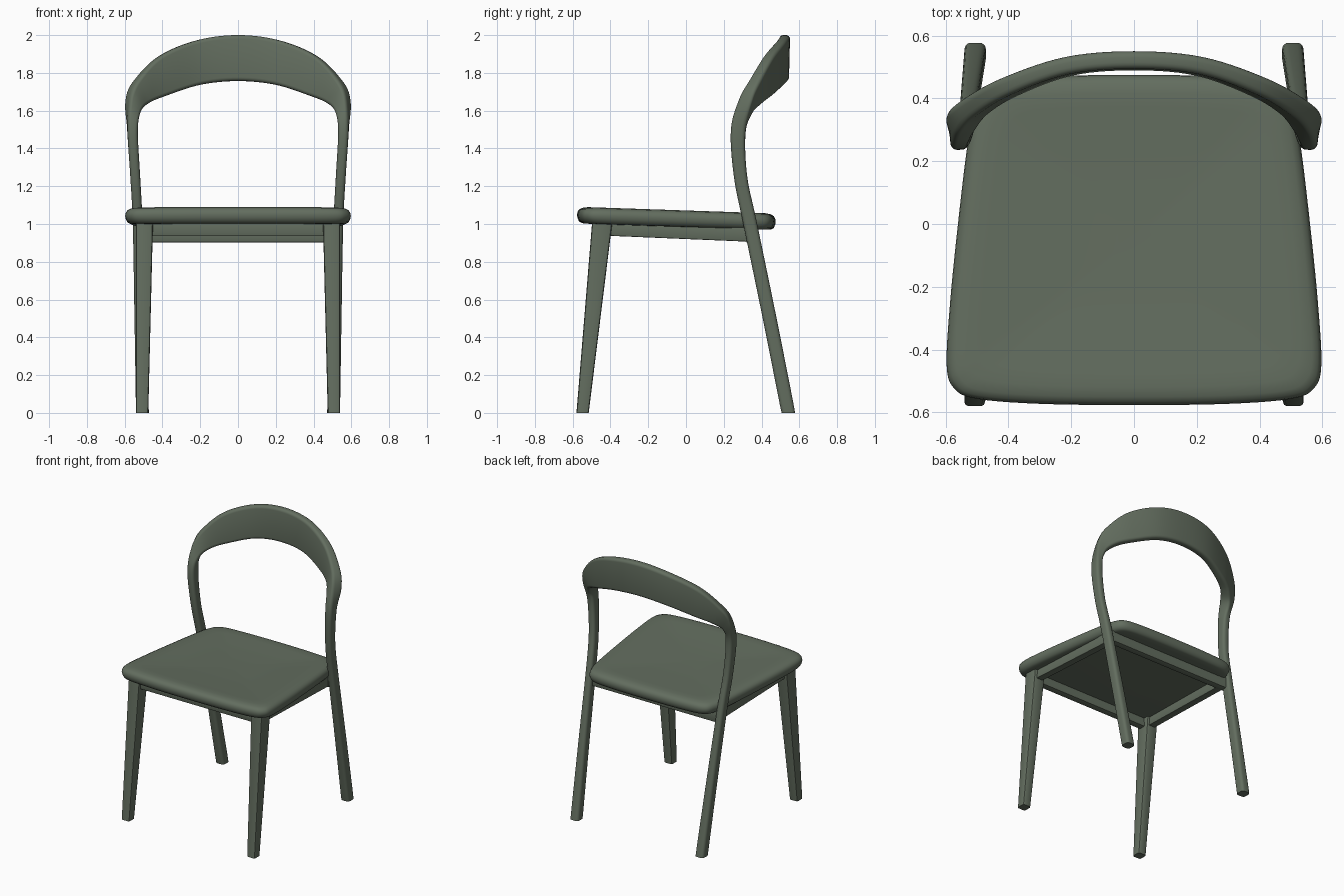
import bpy, bmesh, math
from mathutils import Vector

if "Cube" in bpy.data.objects:
    bpy.data.objects.remove(bpy.data.objects["Cube"])

paint = bpy.data.materials.new("sage green paint")
paint.diffuse_color = (0.125, 0.155, 0.115, 1)
paint.use_nodes = True
paint.node_tree.nodes["Principled BSDF"].inputs["Base Color"].default_value = paint.diffuse_color


def finish(name, bm, angle=40):
    bmesh.ops.recalc_face_normals(bm, faces=bm.faces)
    me = bpy.data.meshes.new(name)
    bm.to_mesh(me)
    bm.free()
    me.materials.append(paint)
    ob = bpy.data.objects.new(name, me)
    bpy.context.collection.objects.link(ob)
    bpy.ops.object.select_all(action='DESELECT')
    ob.select_set(True)
    bpy.context.view_layer.objects.active = ob
    bpy.ops.object.shade_smooth_by_angle(angle=math.radians(angle))
    return ob


def loft(rings):
    """Skin a list of closed point rings and cap both ends."""
    bm = bmesh.new()
    vs = [[bm.verts.new(p) for p in r] for r in rings]
    n = len(vs[0])
    for a, b in zip(vs, vs[1:]):
        for i in range(n):
            j = (i + 1) % n
            bm.faces.new((a[i], a[j], b[j], b[i]))
    bm.faces.new(vs[0][::-1])
    bm.faces.new(vs[-1])
    return bm


def spline(keys, steps, closed=False):
    """Catmull-Rom through tuples of any length."""
    n, out = len(keys), []
    for i in range(n if closed else n - 1):
        q = [keys[(i + k) % n] if closed else keys[min(max(i + k, 0), n - 1)] for k in (-1, 0, 1, 2)]
        for s in range(steps):
            t = s / steps
            out.append(tuple(0.5 * (2 * b + (c - a) * t + (2 * a - 5 * b + 4 * c - d) * t * t
                                    + (3 * b - a - 3 * c + d) * t ** 3) for a, b, c, d in zip(*q)))
    if not closed:
        out.append(keys[-1])
    return out


def beam(name, a, b, axis, bevel=0.008):
    """Tapered bar between rectangles (u0, u1, v0, v1, position along axis)."""
    rings = []
    for u0, u1, v0, v1, w in (a, b):
        ring = []
        for u, v in ((u0, v0), (u1, v0), (u1, v1), (u0, v1)):
            ring.append({'x': (w, u, v), 'y': (u, w, v), 'z': (u, v, w)}[axis])
        rings.append(ring)
    bm = loft(rings)
    long = [e for e in bm.edges if e.calc_length() > 0.3]
    bmesh.ops.bevel(bm, geom=long, offset=bevel, segments=2, profile=0.5, affect='EDGES')
    return finish(name, bm, 30)


def mirror(ob):
    ob.modifiers.new("mirror", 'MIRROR')


# Back frame: outer edge xyz, inner edge xyz, thickness; foot to crest centre
half = [
    (.540, .542, 0.00, .472, .542, 0.00, .072),
    (.548, .443, 0.50, .488, .443, 0.50, .072),
    (.557, .340, 1.00, .505, .340, 1.00, .072),
    (.570, .289, 1.25, .518, .289, 1.25, .070),
    (.586, .276, 1.50, .531, .277, 1.48, .078),
    (.583, .317, 1.67, .527, .318, 1.585, .078),
    (.532, .368, 1.775, .480, .378, 1.638, .068),
    (.410, .438, 1.893, .380, .436, 1.680, .060),
    (.215, .505, 1.973, .200, .500, 1.737, .056),
    (0, .523, 2.00, 0, .517, 1.757, .056),
]
other = [(-k[0], k[1], k[2], -k[3], *k[4:]) for k in half[-2::-1]]
path = spline(half + other, 7)
outer = [Vector(p[0:3]) for p in path]
inner = [Vector(p[3:6]) for p in path]
mids = [(o + i) / 2 for o, i in zip(outer, inner)]
rings = []
for k, p in enumerate(path):
    tan = mids[min(k + 1, len(mids) - 1)] - mids[max(k - 1, 0)]
    across = outer[k] - inner[k]
    w = across.length
    u = across.normalized()
    n = tan.cross(across).normalized()
    r = 0.02
    ring = []
    for c, (sx, sy) in enumerate(((1, 1), (-1, 1), (-1, -1), (1, -1))):
        for s in range(5):
            a = math.radians(90 * c + 22.5 * s)
            q = (mids[k] + u * (sx * (w / 2 - r) + r * math.cos(a))
                 + n * (sy * (p[6] / 2 - r) + r * math.sin(a)))
            if k in (0, len(path) - 1):
                q.z = 0
            ring.append(q)
    rings.append(ring)
finish("back_legs_and_backrest", loft(rings), 50)

# Seat cushion: soft tapered outline, tilted back, lightly dished
side = [(.30, -.573), (.50, -.557), (.572, -.525), (.597, -.45), (.586, -.25), (.561, 0),
        (.531, .25), (.505, .38), (.45, .45), (.28, .47)]
outline = spline([(0, -.577)] + side + [(0, .475)] + [(-x, y) for x, y in side[::-1]], 5, True)
profile = [(.88, -.045), (.95, -.043), (.98, -.034), (.995, -.016), (1, 0), (.995, .016), (.98, .029),
           (.95, .038), (.89, .043), (.8, .041), (.6, .035), (.35, .03), (.1, .028)]
rings = []
for s, dz in profile:
    ring = []
    for x, y in outline:
        y = -.05 + (y + .05) * s
        ring.append((x * s, y, 1.048 - .034 * (y + .57) + dz))
    rings.append(ring)
finish("seat", loft(rings), 60)

# Front legs
mirror(beam("front_leg", (.475, .54, -.58, -.515, 0), (.45, .54, -.497, -.39, 1.01), 'z', .012))

# Rails under the seat
mirror(beam("side_rail", (.468, .52, .938, 1.01, -.42), (.455, .507, .906, .985, .34), 'y', .005))
beam("front_rail", (-.48, -.43, .936, 1.01, -.47), (-.48, -.43, .936, 1.01, .47), 'x', .005)
beam("back_rail", (.315, .365, .903, .985, -.51), (.315, .365, .903, .985, .51), 'x', .005)
